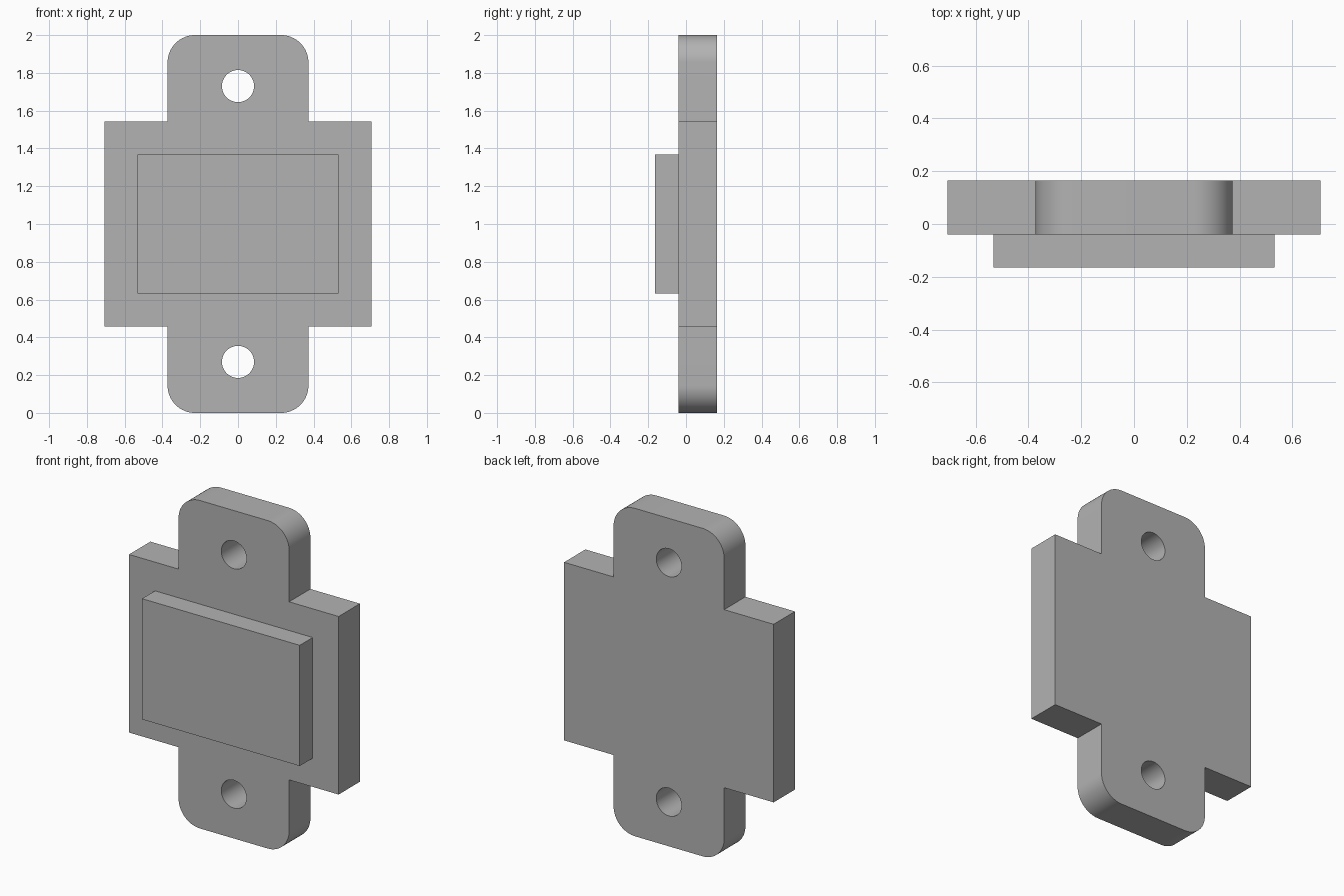
import bpy
import bmesh
from math import sin, cos, pi
from mathutils import Vector

cube = bpy.data.objects.get("Cube")
if cube:
    bpy.data.objects.remove(cube)

# Main dimensions
MID_Z = 1.0
BODY_W, BODY_H = 0.707, 0.543      # half sizes of the wide body
TAB_W, TAB_H = 0.373, 1.0          # half sizes of the mounting tabs
CORNER_R = 0.145
HOLE_R, HOLE_OFFSET = 0.085, 0.73
BACK_Y, FRONT_Y, PANEL_Y = 0.165, -0.04, -0.165

grey = bpy.data.materials.new("plain grey")
grey.use_nodes = True
colour = (0.45, 0.45, 0.45, 1)
grey.diffuse_color = colour
grey.node_tree.nodes["Principled BSDF"].inputs["Base Color"].default_value = colour


def prism(name, outline, y0, y1):
    """Extrude an x-z outline from y0 to y1."""
    bm = bmesh.new()
    face = bm.faces.new([bm.verts.new((x, y0, z)) for x, z in outline])
    new = bmesh.ops.extrude_face_region(bm, geom=[face])["geom"]
    moved = [v for v in new if isinstance(v, bmesh.types.BMVert)]
    bmesh.ops.translate(bm, verts=moved, vec=Vector((0, y1 - y0, 0)))
    bmesh.ops.recalc_face_normals(bm, faces=bm.faces)
    mesh = bpy.data.meshes.new(name)
    bm.to_mesh(mesh)
    bm.free()
    mesh.materials.append(grey)
    obj = bpy.data.objects.new(name, mesh)
    bpy.context.collection.objects.link(obj)
    return obj


def arc(cx, cz, r, start, end, steps):
    angles = [start + (end - start) * i / steps for i in range(steps + 1)]
    return [(cx + r * cos(a), cz + r * sin(a)) for a in angles]


# Cross-shaped mounting plate: one quarter mirrored into a full outline
quarter = [(BODY_W, BODY_H), (TAB_W, BODY_H)]
quarter += arc(TAB_W - CORNER_R, TAB_H - CORNER_R, CORNER_R, 0, pi / 2, 16)
top = quarter + [(-x, z) for x, z in reversed(quarter)]
outline = top + [(x, -z) for x, z in reversed(top)]
plate = prism("mounting_plate", [(x, MID_Z + z) for x, z in outline], FRONT_Y, BACK_Y)

# Screw holes through both tabs
for label, side in (("upper", 1), ("lower", -1)):
    circle = arc(0, MID_Z + side * HOLE_OFFSET, HOLE_R, 0, 2 * pi, 48)[:-1]
    cutter = prism(label + "_hole_cutter", circle, FRONT_Y - 0.1, BACK_Y + 0.1)
    cutter.hide_render = True
    cutter.hide_set(True)
    cut = plate.modifiers.new(label + " hole", "BOOLEAN")
    cut.operation = "DIFFERENCE"
    cut.solver = "EXACT"
    cut.object = cutter

# Bake the holes, then remove the cutters
bpy.context.view_layer.update()
graph = bpy.context.evaluated_depsgraph_get()
baked = bpy.data.meshes.new_from_object(plate.evaluated_get(graph))
plate.modifiers.clear()
plate.data = baked
for label in ("upper", "lower"):
    bpy.data.objects.remove(bpy.data.objects[label + "_hole_cutter"])

# Raised rectangular panel on the front
w, h = 0.532, 0.368
panel = prism("raised_panel",
              [(x, MID_Z + z) for x, z in ((-w, -h), (w, -h), (w, h), (-w, h))],
              PANEL_Y, FRONT_Y)

# Smooth rounded corners and holes, sharp edges elsewhere
bpy.ops.object.select_all(action="DESELECT")
plate.select_set(True)
bpy.context.view_layer.objects.active = plate
bpy.ops.object.shade_smooth_by_angle(angle=pi / 6)
